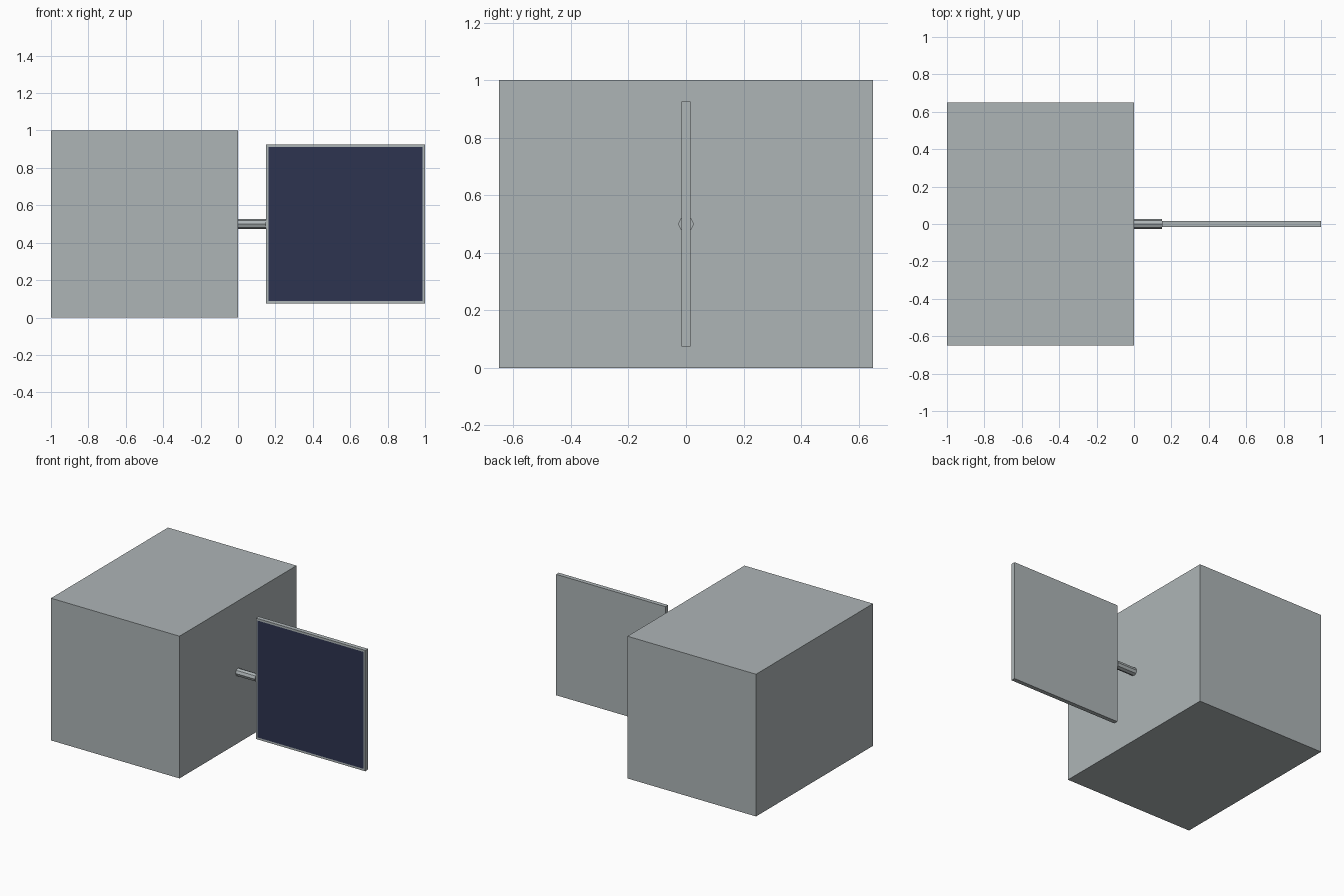
import bpy, bmesh, math
from mathutils import Matrix, Vector

cube = bpy.data.objects.get("Cube")
if cube:
    bpy.data.objects.remove(cube, do_unlink=True)


def material(name, colour):
    mat = bpy.data.materials.new(name)
    mat.use_nodes = True
    mat.diffuse_color = colour
    mat.node_tree.nodes["Principled BSDF"].inputs["Base Color"].default_value = colour
    return mat


grey = material("metal grey", (0.42, 0.46, 0.47, 1))
navy = material("solar navy", (0.026, 0.034, 0.08, 1))


def finish(name, bm, *mats):
    mesh = bpy.data.meshes.new(name)
    bm.to_mesh(mesh)
    bm.free()
    for mat in mats:
        mesh.materials.append(mat)
    obj = bpy.data.objects.new(name, mesh)
    bpy.context.collection.objects.link(obj)
    return obj


def box(centre, size):
    bm = bmesh.new()
    bmesh.ops.create_cube(bm, size=1, matrix=Matrix.Translation(centre) @ Matrix.Diagonal((*size, 1)))
    return bm


# Main box body
finish("body", box((-0.5, 0, 0.5), (1, 1.3, 1)), grey)

# Eight-sided arm from the body to the panel
bm = bmesh.new()
bmesh.ops.create_cone(bm, cap_ends=True, segments=8, radius1=0.027, radius2=0.027, depth=0.15,
                      matrix=Matrix.Translation((0.075, 0, 0.5)) @ Matrix.Rotation(math.pi / 2, 4, "Y"))
finish("panel_arm", bm, grey)

# Thin panel with a dark inset cell face on the front
bm = box((0.575, 0, 0.5), (0.85, 0.03, 0.85))
bm.normal_update()
front = [f for f in bm.faces if f.normal.dot(Vector((0, -1, 0))) > 0.9]
bmesh.ops.inset_region(bm, faces=front, thickness=0.02)
for f in front:
    f.material_index = 1
finish("solar_panel", bm, grey, navy)
